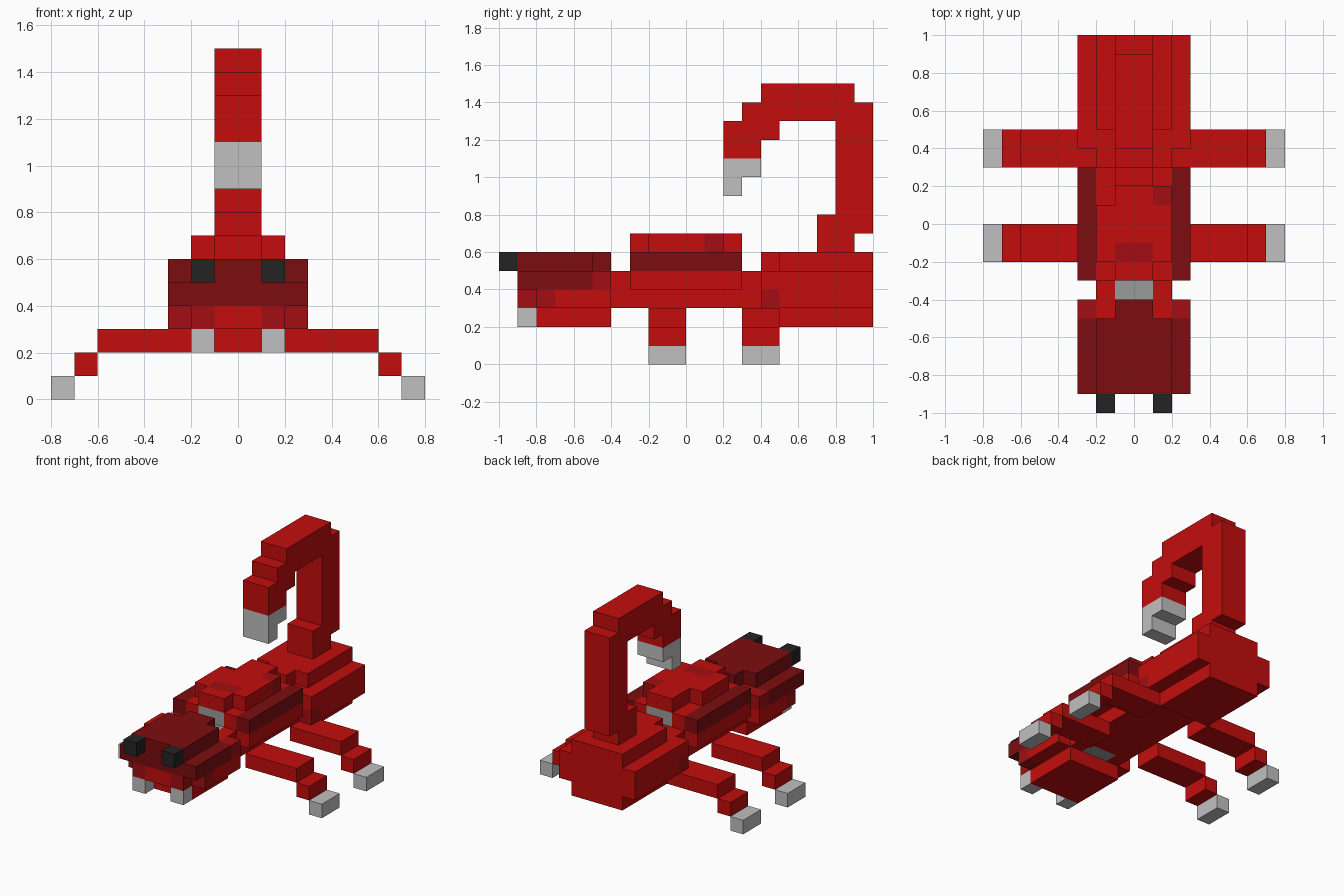
import bpy
import bmesh

if "Cube" in bpy.data.objects:
    bpy.data.objects.remove(bpy.data.objects["Cube"], do_unlink=True)

U = 0.1  # size of one block


def make_material(name, rgb):
    mat = bpy.data.materials.new(name)
    mat.use_nodes = True
    mat.diffuse_color = (*rgb, 1)
    mat.node_tree.nodes["Principled BSDF"].inputs["Base Color"].default_value = (*rgb, 1)
    return mat


RED, DARK, MID, GREY, STEEL, BLACK = range(6)
MATERIALS = [
    make_material("bright red", (0.55, 0.004, 0.004)),
    make_material("dark red", (0.205, 0.004, 0.005)),
    make_material("mid red", (0.36, 0.004, 0.006)),
    make_material("light grey", (0.53, 0.53, 0.53)),
    make_material("mid grey", (0.33, 0.33, 0.33)),
    make_material("black", (0.017, 0.017, 0.017)),
]


def finish(name, bm):
    """Turn a bmesh into an object that carries only the materials it uses."""
    used = sorted({f.material_index for f in bm.faces})
    for f in bm.faces:
        f.material_index = used.index(f.material_index)
    bmesh.ops.recalc_face_normals(bm, faces=bm.faces)
    mesh = bpy.data.meshes.new(name)
    bm.to_mesh(mesh)
    bm.free()
    for i in used:
        mesh.materials.append(MATERIALS[i])
    bpy.context.collection.objects.link(bpy.data.objects.new(name, mesh))


def add_box(bm, x0, x1, y0, y1, z0, z1, mat):
    verts = bmesh.ops.create_cube(bm, size=1)["verts"]
    for v in verts:
        v.co = ((x1 if v.co.x > 0 else x0) * U,
                (y1 if v.co.y > 0 else y0) * U,
                (z1 if v.co.z > 0 else z0) * U)
    for f in {f for v in verts for f in v.link_faces}:
        f.material_index = mat


def part(name, middle=(), pairs=()):
    """Blocks as (x0, x1, y0, y1, z0, z1, material); pairs are mirrored in x."""
    bm = bmesh.new()
    for b in middle:
        add_box(bm, *b)
    for x0, x1, *rest in pairs:
        add_box(bm, x0, x1, *rest)
        add_box(bm, -x1, -x0, *rest)
    finish(name, bm)


def slab(name, outline, mat):
    """Side outline of (y, z) points extruded to two blocks wide."""
    bm = bmesh.new()
    face = bm.faces.new([bm.verts.new((-U, y * U, z * U)) for y, z in outline])
    out = bmesh.ops.extrude_face_region(bm, geom=[face])["geom"]
    moved = [g for g in out if isinstance(g, bmesh.types.BMVert)]
    bmesh.ops.translate(bm, verts=moved, vec=(2 * U, 0, 0))
    for f in bm.faces:
        f.material_index = mat
    finish(name, bm)


# Head
part("head_crown", [(-2, 2, -9, -5, 5, 6, DARK), (-1, 1, -5, -4, 5, 6, DARK)])
part("head_shell",
     [(-3, 3, -9, -5, 4, 5, DARK), (-1, 1, -5, -4, 4, 5, DARK)],
     [(1, 2, -5, -4, 4, 5, RED), (2, 3, -5, -4, 4, 5, MID)])
part("jaw",
     [(-1, 1, -9, -4, 3, 4, RED), (-2, 2, -8, -4, 2, 3, RED)],
     [(1, 2, -9, -8, 3, 4, MID), (1, 2, -8, -4, 3, 4, RED),
      (2, 3, -8, -7, 3, 4, MID), (2, 3, -7, -4, 3, 4, RED)])
part("fangs", pairs=[(1, 2, -9, -8, 2, 3, GREY)])
part("eyes", pairs=[(1, 2, -10, -9, 5, 6, BLACK)])

# Thorax with a grey core showing at its ends
part("thorax",
     [(-1, 1, -3, 4, 3, 5, RED)],
     [(1, 2, -4, 4, 3, 5, RED), (1, 2, -3, 3, 5, 6, RED)])
part("core", [(-1, 1, -4, -3, 3, 5, STEEL), (-1, 1, -3, 3, 5, 6, STEEL)])
part("side_plates",
     pairs=[(2, 3, -3, 3, 4, 5, RED), (2, 3, -3, 3, 5, 6, DARK)])
part("back_plate",
     [(-1, 1, -3, -2, 6, 7, RED), (-1, 1, -2, -1, 6, 7, MID),
      (-1, 1, -1, 3, 6, 7, RED), (1, 2, 1, 2, 6, 7, MID)],
     [(1, 2, -2, 1, 6, 7, RED)])

# Abdomen, stepped at top and bottom
part("abdomen",
     [(-2, 2, 5, 10, 5, 6, RED), (-1, 1, 4, 5, 5, 6, RED),
      (-3, 3, 5, 10, 3, 5, RED), (-2, 2, 4, 5, 3, 5, RED),
      (-2, 2, 5, 10, 2, 3, RED)],
     [(2, 3, 4, 5, 4, 5, RED), (2, 3, 4, 5, 3, 4, MID)])

# Curled tail and its sting
slab("tail", [(7, 6), (9, 6), (9, 7), (10, 7), (10, 14), (9, 14), (9, 15),
              (4, 15), (4, 14), (3, 14), (3, 13), (2, 13), (2, 11), (4, 11),
              (4, 12), (5, 12), (5, 13), (8, 13), (8, 8), (7, 8)], RED)
slab("sting", [(2, 9), (3, 9), (3, 10), (4, 10), (4, 11), (2, 11)], GREY)

# Two pairs of stepped legs with grey feet
for name, y in (("front_legs", -2), ("rear_legs", 3)):
    part(name, pairs=[(2, 6, y, y + 2, 2, 3, RED),
                      (6, 7, y, y + 2, 1, 2, RED),
                      (7, 8, y, y + 2, 0, 1, GREY)])
